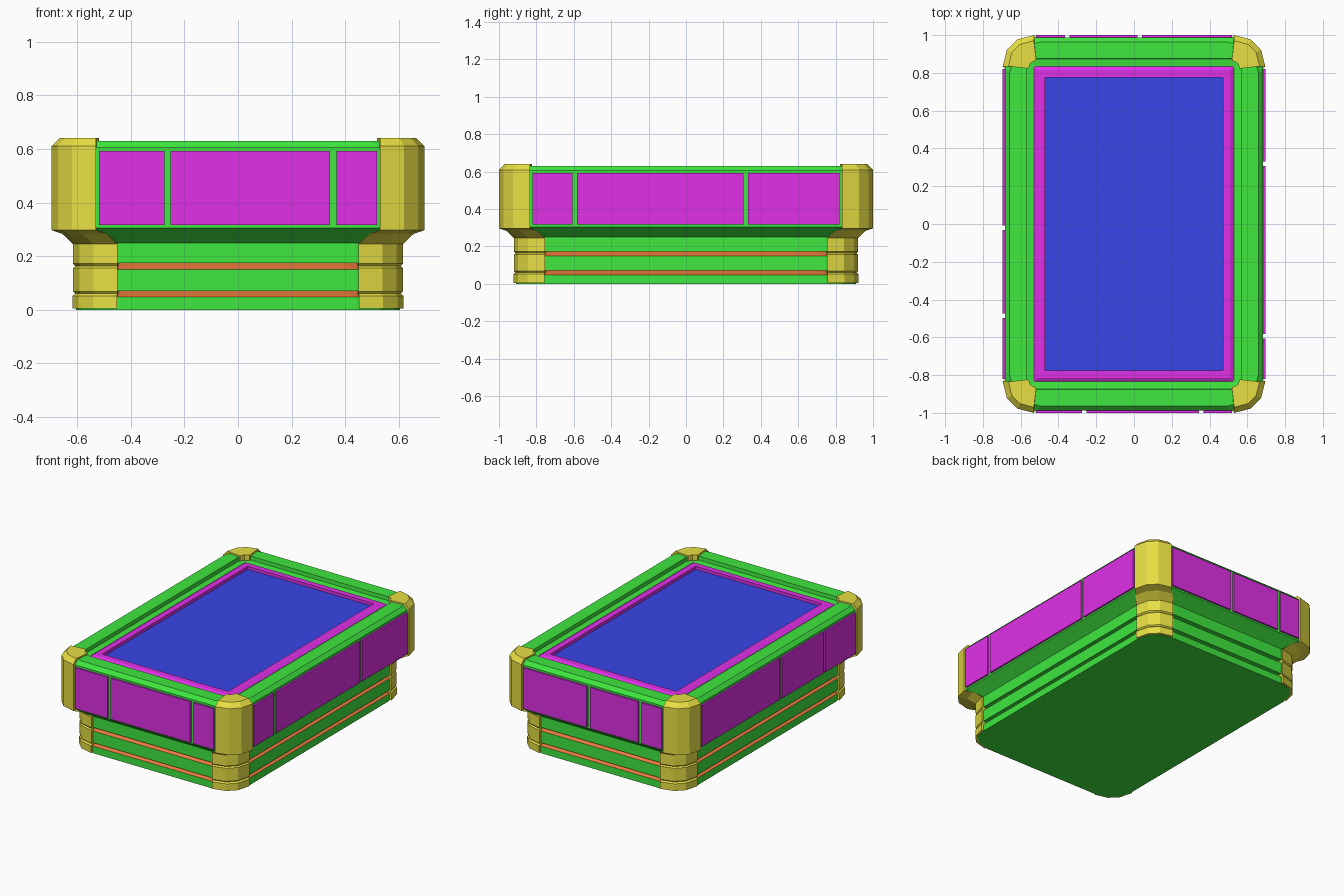
import bpy
import bmesh

cube = bpy.data.objects.get("Cube")
if cube:
    bpy.data.objects.remove(cube, do_unlink=True)

HALF_X, HALF_Y, RADIUS = 0.695, 1.0, 0.165


def material(name, rgb):
    mat = bpy.data.materials.new(name)
    mat.use_nodes = True
    mat.diffuse_color = (*rgb, 1)
    mat.node_tree.nodes["Principled BSDF"].inputs["Base Color"].default_value = (*rgb, 1)
    return mat


GREEN = material("green", (0.05, 0.8, 0.05))
MAGENTA = material("magenta", (0.75, 0.03, 0.8))
BLUE = material("blue", (0.04, 0.06, 0.8))
GOLD = material("gold", (0.85, 0.78, 0.06))
ORANGE = material("orange", (0.8, 0.19, 0.045))


def finish(bm, name, mats):
    bmesh.ops.recalc_face_normals(bm, faces=bm.faces)
    mesh = bpy.data.meshes.new(name)
    bm.to_mesh(mesh)
    bm.free()
    for mat in mats:
        mesh.materials.append(mat)
    obj = bpy.data.objects.new(name, mesh)
    bpy.context.collection.objects.link(obj)
    return obj


def loft(bm, rings, bands):
    """Skin closed rings; bands gives the material of each strip."""
    loops = [[bm.verts.new(p) for p in ring] for ring in rings]
    for low, high, band in zip(loops, loops[1:], bands):
        for i in range(len(low)):
            j = (i + 1) % len(low)
            bm.faces.new((low[i], low[j], high[j], high[i])).material_index = band
    bm.faces.new(loops[0][::-1]).material_index = bands[0]
    bm.faces.new(loops[-1]).material_index = bands[-1]


def arc(inset, r):
    """Three-sided rounded corner in the +x +y quadrant."""
    x, y = HALF_X - inset, HALF_Y - inset
    return [(x, y - r), (x - 0.14 * r, y - 0.46 * r),
            (x - 0.46 * r, y - 0.14 * r), (x - r, y)]


def rounded_ring(inset, z, r):
    c = arc(inset, r)
    pts = c + [(-x, y) for x, y in c[::-1]]
    pts += [(-x, -y) for x, y in c] + [(x, -y) for x, y in c[::-1]]
    return [(x, y, z) for x, y in pts]


# Body: inset, height, corner radius, material of the strip above
# Each groove is an orange slope running in under a flat green lip
R, S = RADIUS, 0.004
profile = [
    (0.09, 0, R, 0),
    (0.09, 0.048, R, 3), (0.135, 0.071, R, 0), (0.09, 0.071, R, 0),
    (0.09, 0.150, R, 3), (0.135, 0.174, R, 0), (0.09, 0.174, R, 0),
    (0.09, 0.25, R, 0), (0.012, 0.305, R, 0), (0.012, 0.605, R, 0),
    (0.036, 0.63, R, 0), (0.125, 0.63, S, 0), (0.127, 0.605, S, 0),
    (0.165, 0.60, S, 1), (0.185, 0.612, S, 1), (0.2245, 0.612, S, 1),
    (0.225, 0.592, S, 2),
]
bm = bmesh.new()
loft(bm, [rounded_ring(d, z, r) for d, z, r, m in profile], [p[3] for p in profile])
finish(bm, "body", [GREEN, MAGENTA, BLUE, ORANGE])


# Corner brackets: shift inwards, bevel of the outer side, height
steps = [
    (0.078, 0, 0.004), (0.078, 0, 0.052), (0.08, 0.008, 0.06), (0.08, 0, 0.068),
    (0.08, 0, 0.156), (0.08, 0.008, 0.164), (0.08, 0, 0.172),
    (0.08, 0, 0.245), (0.04, 0, 0.283), (0, 0, 0.297),
    (0, 0, 0.61), (0, 0.03, 0.64),
]


def bracket_ring(shift, bevel, z, sx, sy):
    x, y = HALF_X - shift - RADIUS, HALF_Y - shift - RADIUS
    pts = arc(shift + bevel, RADIUS - bevel)
    # Two small ears with a notch between them on the inner corner
    pts += [(x - 0.012, y + 0.03), (x + 0.018, y + 0.018), (x + 0.03, y - 0.012)]
    return [(px * sx, py * sy, z) for px, py in pts]


for front_back, sy in (("front", -1), ("back", 1)):
    for side, sx in (("left", 1), ("right", -1)):
        bm = bmesh.new()
        loft(bm, [bracket_ring(*s, sx, sy) for s in steps], [0] * len(steps))
        finish(bm, f"{front_back}_{side}_corner_bracket", [GOLD])


# Side panels: each side is split at its own gap positions
def panels(name, axis, sign, reach, gaps):
    ends = [-reach, *gaps, reach]
    out = (HALF_X, HALF_Y)[1 - axis]
    for n, (a, b) in enumerate(zip(ends, ends[1:])):
        a += 0.012 if n else 0
        b -= 0.012 if n < len(gaps) else 0
        bm = bmesh.new()
        bmesh.ops.create_cube(bm, size=1)
        for v in bm.verts:
            along = (a + b) / 2 + v.co.x * (b - a)
            depth = sign * (out - 0.008 + v.co.y * 0.016)
            z = 0.454 + v.co.z * 0.276
            v.co = (along, depth, z) if axis == 0 else (depth, along, z)
        finish(bm, f"{name}_panel_{n + 1}", [MAGENTA])


panels("front", 0, -1, 0.518, [-0.263, 0.355])
panels("back", 0, 1, 0.518, [-0.354, 0.03])
panels("left", 1, 1, 0.82, [-0.595, 0.32])
panels("right", 1, -1, 0.82, [-0.485, -0.02])
